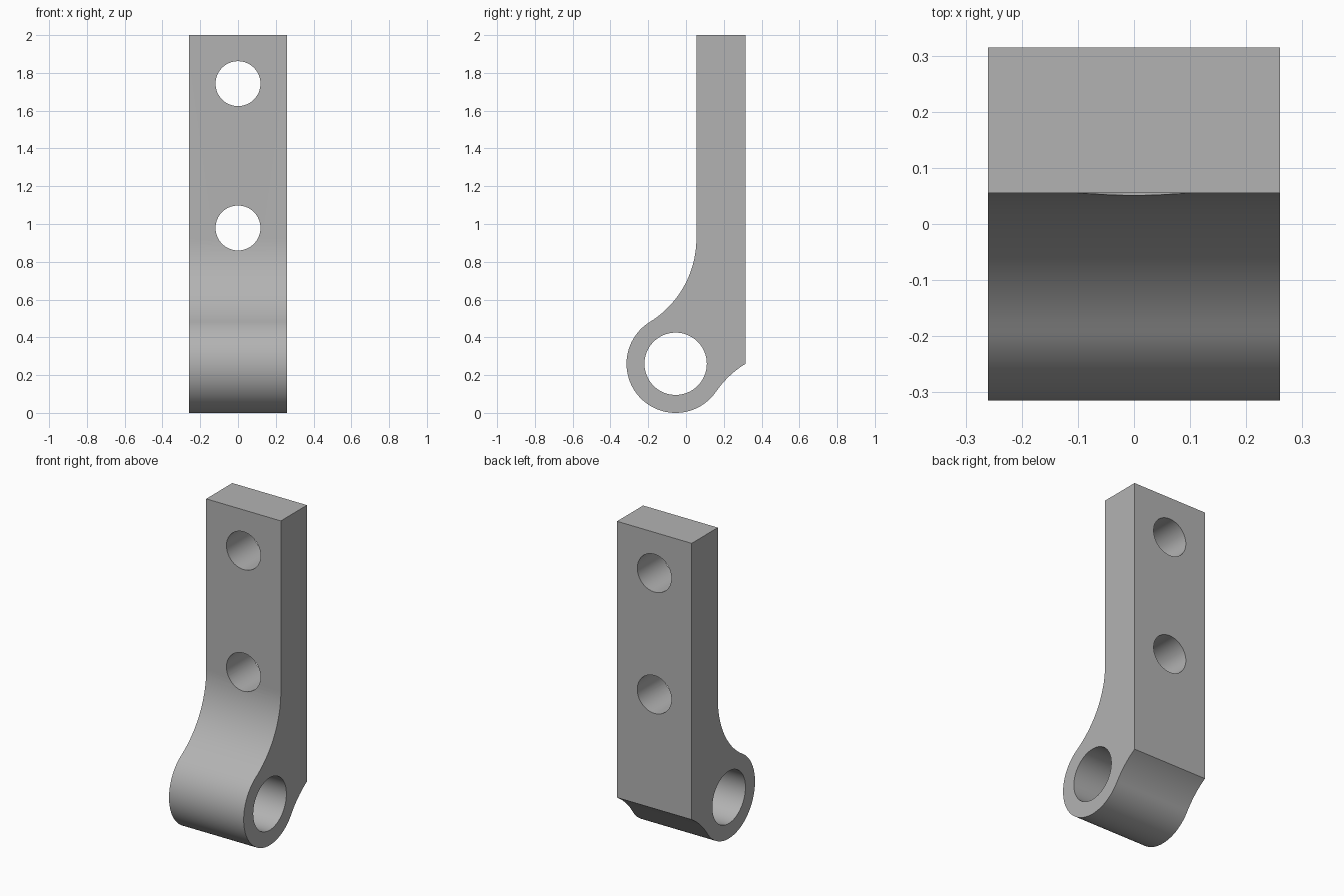
import bpy, bmesh, math
from mathutils import Vector

cube = bpy.data.objects.get("Cube")
if cube:
    bpy.data.objects.remove(cube, do_unlink=True)

WIDTH, TOP = 0.52, 2.0
FRONT, BACK = 0.055, 0.315            # arm faces along y
BOSS, BOSS_R, BORE_R = Vector((-0.055, 0.26)), 0.26, 0.165
FILLET_R, BOLT_R = 0.52, 0.119
BOLT_HEIGHTS = (0.979, 1.743)

grey = bpy.data.materials.new("plain grey")
grey.use_nodes = True
colour = (0.45, 0.45, 0.45, 1)
grey.diffuse_color = colour
grey.node_tree.nodes["Principled BSDF"].inputs["Base Color"].default_value = colour


def arc(centre, radius, start, end, steps):
    """Points along an arc in the (y, z) plane."""
    angles = [start + (end - start) * i / steps for i in range(steps + 1)]
    return [centre + radius * Vector((math.cos(a), math.sin(a))) for a in angles]


def angle_of(v):
    return math.atan2(v.y, v.x)


def cutter(name, location, radius, depth, rotation):
    bpy.ops.mesh.primitive_cylinder_add(vertices=64, radius=radius, depth=depth,
                                        location=location, rotation=rotation)
    ob = bpy.context.object
    ob.name = name
    ob.hide_render = True
    ob.data.materials.append(grey)
    return ob


# Fillet centres, both tangent to the boss
reach = BOSS_R + FILLET_R
fy = FRONT - FILLET_R
front_c = Vector((fy, BOSS.y + math.sqrt(reach ** 2 - (fy - BOSS.x) ** 2)))
corner = Vector((BACK, BOSS.y))
span = BACK - BOSS.x
cos_a = (reach ** 2 + span ** 2 - FILLET_R ** 2) / (2 * reach * span)
under_c = BOSS + reach * Vector((cos_a, -math.sqrt(1 - cos_a ** 2)))

# Side profile: arm top, front fillet, round boss, lower fillet
profile = [Vector((BACK, TOP)), Vector((FRONT, TOP))]
profile += arc(front_c, FILLET_R, 0, angle_of(BOSS - front_c), 24)
profile += arc(BOSS, BOSS_R, angle_of(front_c - BOSS),
               angle_of(under_c - BOSS) + math.tau, 56)[1:]
profile += arc(under_c, FILLET_R, angle_of(BOSS - under_c),
               angle_of(corner - under_c), 12)[1:]

bm = bmesh.new()
side = bm.faces.new([bm.verts.new((-WIDTH / 2, p.x, p.y)) for p in profile])
swept = bmesh.ops.extrude_face_region(bm, geom=[side])["geom"]
bmesh.ops.translate(bm, vec=(WIDTH, 0, 0),
                    verts=[g for g in swept if isinstance(g, bmesh.types.BMVert)])
bmesh.ops.recalc_face_normals(bm, faces=bm.faces)
mesh = bpy.data.meshes.new("bracket")
bm.to_mesh(mesh)
bm.free()
bracket = bpy.data.objects.new("bracket", mesh)
bpy.context.collection.objects.link(bracket)
mesh.materials.append(grey)

# Pivot bore and bolt holes
cutters = [cutter("pivot_bore", (0, BOSS.x, BOSS.y), BORE_R, 1, (0, math.pi / 2, 0))]
for z in BOLT_HEIGHTS:
    cutters.append(cutter("bolt_hole", (0, 0.2, z), BOLT_R, 1, (math.pi / 2, 0, 0)))

bpy.ops.object.select_all(action="DESELECT")
bracket.select_set(True)
bpy.context.view_layer.objects.active = bracket
for c in cutters:
    mod = bracket.modifiers.new(c.name, "BOOLEAN")
    mod.operation, mod.solver, mod.object = "DIFFERENCE", "EXACT", c
    bpy.ops.object.modifier_apply(modifier=mod.name)
    bpy.data.objects.remove(c, do_unlink=True)

bpy.ops.object.shade_smooth_by_angle(angle=math.radians(25))
